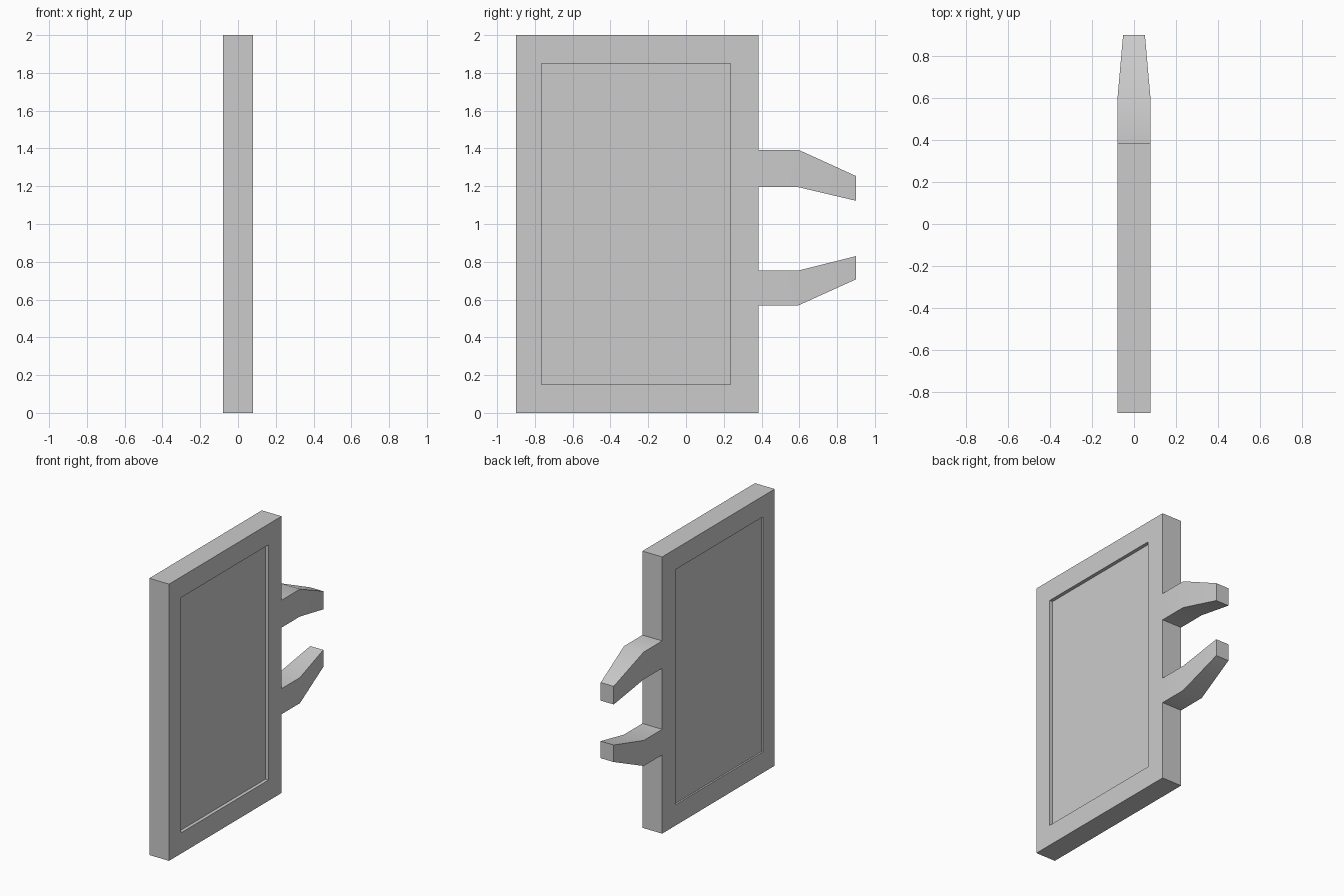
import bpy, bmesh
from math import radians

if "Cube" in bpy.data.objects:
    bpy.data.objects.remove(bpy.data.objects["Cube"])

HALF = 0.079                       # half thickness of the whole model
Y0, Y1, Z0, Z1 = -0.90, 0.385, 0.0, 2.0


def finish(bm, name):
    bmesh.ops.recalc_face_normals(bm, faces=bm.faces)
    mesh = bpy.data.meshes.new(name)
    bm.to_mesh(mesh)
    bm.free()
    mesh.shade_smooth()
    mesh.set_sharp_from_angle(angle=radians(30))
    obj = bpy.data.objects.new(name, mesh)
    bpy.context.collection.objects.link(obj)
    return obj


def make_panel():
    # slab with a framed, shallow recess on both broad sides
    bm = bmesh.new()
    bmesh.ops.create_cube(bm, size=1)
    for v in bm.verts:
        v.co.x *= 2 * HALF
        v.co.y = Y1 if v.co.y > 0 else Y0
        v.co.z = Z1 if v.co.z > 0 else Z0
    bm.normal_update()
    for side, depth in ((1, 0.025), (-1, 0.012)):
        face = next(f for f in bm.faces if f.normal.x * side > 0.9)
        bmesh.ops.inset_individual(bm, faces=[face], thickness=0.1)
        for v in face.verts:       # inner rim of the frame
            v.co.y = 0.235 if v.co.y > -0.25 else -0.765
            v.co.z = 1.85 if v.co.z > 1 else 0.15
        bmesh.ops.inset_individual(bm, faces=[face], thickness=0)
        for v in face.verts:       # push the floor inwards
            v.co.x -= side * depth
        bm.normal_update()
    return finish(bm, "panel")


def make_prong(name, sections):
    # loft of rectangular sections: y, half width, bottom z, top z
    bm = bmesh.new()
    rings = [[bm.verts.new(c) for c in
              ((-w, y, lo), (w, y, lo), (w, y, hi), (-w, y, hi))]
             for y, w, lo, hi in sections]
    for a, b in zip(rings, rings[1:]):
        for i in range(4):
            j = (i + 1) % 4
            bm.faces.new((a[i], a[j], b[j], b[i]))
    bm.faces.new(rings[0])
    bm.faces.new(rings[-1])
    return finish(bm, name)


make_panel()

# two prongs bending towards each other
for name, base, tip in (("upper_prong", (1.195, 1.393), (1.123, 1.254)),
                        ("lower_prong", (0.569, 0.754), (0.707, 0.83))):
    make_prong(name, [(Y1, HALF, *base), (0.595, HALF, *base), (0.90, 0.052, *tip)])
